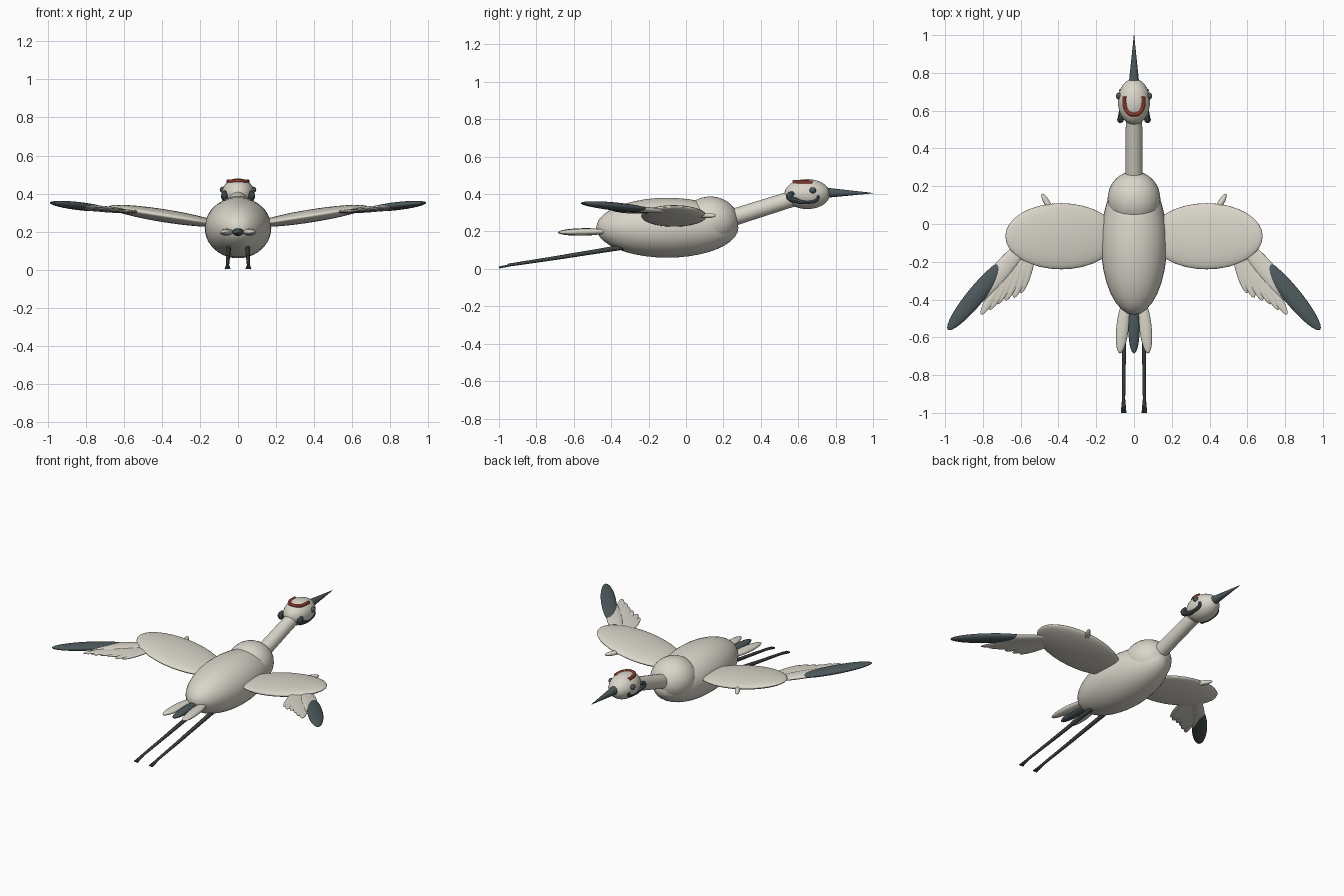
import bpy
import math
from mathutils import Vector

cube = bpy.data.objects.get("Cube")
if cube:
    bpy.data.objects.remove(cube, do_unlink=True)


def material(name, rgb):
    m = bpy.data.materials.new(name)
    m.use_nodes = True
    m.diffuse_color = (*rgb, 1)
    m.node_tree.nodes["Principled BSDF"].inputs["Base Color"].default_value = (*rgb, 1)
    return m


WHITE = material("warm_white", (0.70, 0.67, 0.59))
SLATE = material("dark_slate", (0.075, 0.10, 0.105))
LEG = material("leg_black", (0.045, 0.058, 0.052))
RED = material("crown_red", (0.58, 0.10, 0.06))


def finish(name, mat):
    ob = bpy.context.object
    ob.name = name
    ob.data.materials.append(mat)
    bpy.ops.object.shade_smooth_by_angle()
    return ob


def ellipsoid(name, mat, center, radii, rot=(0, 0, 0)):
    bpy.ops.mesh.primitive_uv_sphere_add(segments=32, ring_count=20, location=center, rotation=rot)
    bpy.context.object.scale = radii
    return finish(name, mat)


def blade(name, mat, a, b, width, thick):
    """Flattened ellipsoid whose long axis runs from a to b."""
    a, b = Vector(a), Vector(b)
    rot = (b - a).to_track_quat('Y', 'Z').to_euler()
    return ellipsoid(name, mat, (a + b) / 2, (width, (b - a).length / 2, thick), rot)


def rod(name, mat, a, b, r1, r2):
    a, b = Vector(a), Vector(b)
    bpy.ops.mesh.primitive_cone_add(vertices=24, radius1=r1, radius2=r2, depth=(b - a).length,
                                    location=(a + b) / 2,
                                    rotation=(b - a).to_track_quat('Z', 'Y').to_euler())
    return finish(name, mat)


def tube(name, mat, points, radii):
    """Smooth round tube through a few points, converted to a mesh."""
    cu = bpy.data.curves.new(name, 'CURVE')
    cu.dimensions = '3D'
    cu.bevel_depth = 1
    cu.bevel_resolution = 3
    cu.use_fill_caps = True
    sp = cu.splines.new('BEZIER')
    sp.bezier_points.add(len(points) - 1)
    for bp, p, r in zip(sp.bezier_points, points, radii):
        bp.co, bp.radius = p, r
        bp.handle_left_type = bp.handle_right_type = 'AUTO'
    ob = bpy.data.objects.new(name, cu)
    bpy.context.collection.objects.link(ob)
    bpy.ops.object.select_all(action='DESELECT')
    bpy.context.view_layer.objects.active = ob
    ob.select_set(True)
    bpy.ops.object.convert(target='MESH')
    return finish(name, mat)


# Body, neck, head and bill
ellipsoid("body", WHITE, (0, -0.10, 0.22), (0.175, 0.38, 0.16))
ellipsoid("chest", WHITE, (0, 0.13, 0.255), (0.14, 0.15, 0.132))
rod("neck", WHITE, (0, 0.22, 0.265), (0, 0.60, 0.385), 0.046, 0.043)
ellipsoid("head", WHITE, (0, 0.648, 0.40), (0.085, 0.122, 0.08))
rod("bill", SLATE, (0, 0.75, 0.407), (0, 1.0, 0.405), 0.027, 0.001)

# Horseshoe crown
crown = []
for i in range(9):
    t = math.pi * (1 + i / 8)
    x, y = 0.05 * math.cos(t), 0.637 + 0.058 * math.sin(t)
    crown.append((x, y))
crown = [(-0.05, 0.675)] + crown + [(0.05, 0.675)]
crown = [(x, y, 0.40 + 0.08 * math.sqrt(1 - (x / 0.085) ** 2 - ((y - 0.648) / 0.122) ** 2))
         for x, y in crown]
tube("crown", RED, crown, [0.011] * len(crown))

# Tail
blade("tail_center", SLATE, (0, -0.42, 0.20), (0, -0.685, 0.195), 0.03, 0.02)

# Feather tips from the inner to the outer edge of the fan
TIPS = [(0.60, -0.365), (0.635, -0.39), (0.68, -0.405), (0.725, -0.425), (0.765, -0.455),
        (0.81, -0.48)]

for s, side in ((1, "left"), (-1, "right")):
    def P(x, y, z):
        return (s * x, y, z)

    # Face patch and eye
    tube(side + "_cheek", SLATE,
         [P(0.070, 0.575, 0.408), P(0.072, 0.552, 0.388), P(0.066, 0.59, 0.366),
          P(0.066, 0.65, 0.358), P(0.066, 0.70, 0.372), P(0.070, 0.708, 0.392)],
         [0.010, 0.018, 0.015, 0.011, 0.012, 0.009])
    ellipsoid(side + "_eye", SLATE, P(0.080, 0.678, 0.42), (0.016, 0.018, 0.016))

    # Inner wing, thumb feather and hand
    ellipsoid(side + "_wing", WHITE, P(0.385, -0.065, 0.283), (0.30, 0.175, 0.034),
              (0, -s * math.radians(9), 0))
    blade(side + "_thumb_feather", WHITE, P(0.43, 0.06, 0.287), P(0.488, 0.16, 0.285), 0.016, 0.014)
    blade(side + "_hand", WHITE, P(0.56, -0.08, 0.305), P(0.86, -0.43, 0.333), 0.048, 0.016)

    # Flight feathers and dark wing tip
    for i, (x, y) in enumerate(TIPS):
        f = i / (len(TIPS) - 1)
        blade(f"{side}_feather_{i + 1}", WHITE, P(0.53 + 0.08 * f, -0.10 - 0.04 * f, 0.305),
              P(x, y, 0.305 + 0.025 * f), 0.03, 0.010)
    blade(side + "_wing_tip", SLATE, P(0.685, -0.195, 0.316), P(0.985, -0.56, 0.352), 0.047, 0.021)

    # Outer tail feather
    blade(side + "_tail_feather", WHITE, P(0.045, -0.40, 0.20), P(0.075, -0.685, 0.195), 0.033, 0.018)

    # Trailing leg and toes
    rod(side + "_thigh", LEG, P(0.05, -0.30, 0.122), P(0.053, -0.65, 0.066), 0.014, 0.011)
    rod(side + "_shin", LEG, P(0.053, -0.64, 0.067), P(0.055, -0.95, 0.020), 0.011, 0.008)
    for dx in (-0.010, 0, 0.010):
        rod(side + "_toe", LEG, P(0.055, -0.91, 0.026), P(0.055 + dx, -1.0, 0.007), 0.007, 0.005)
